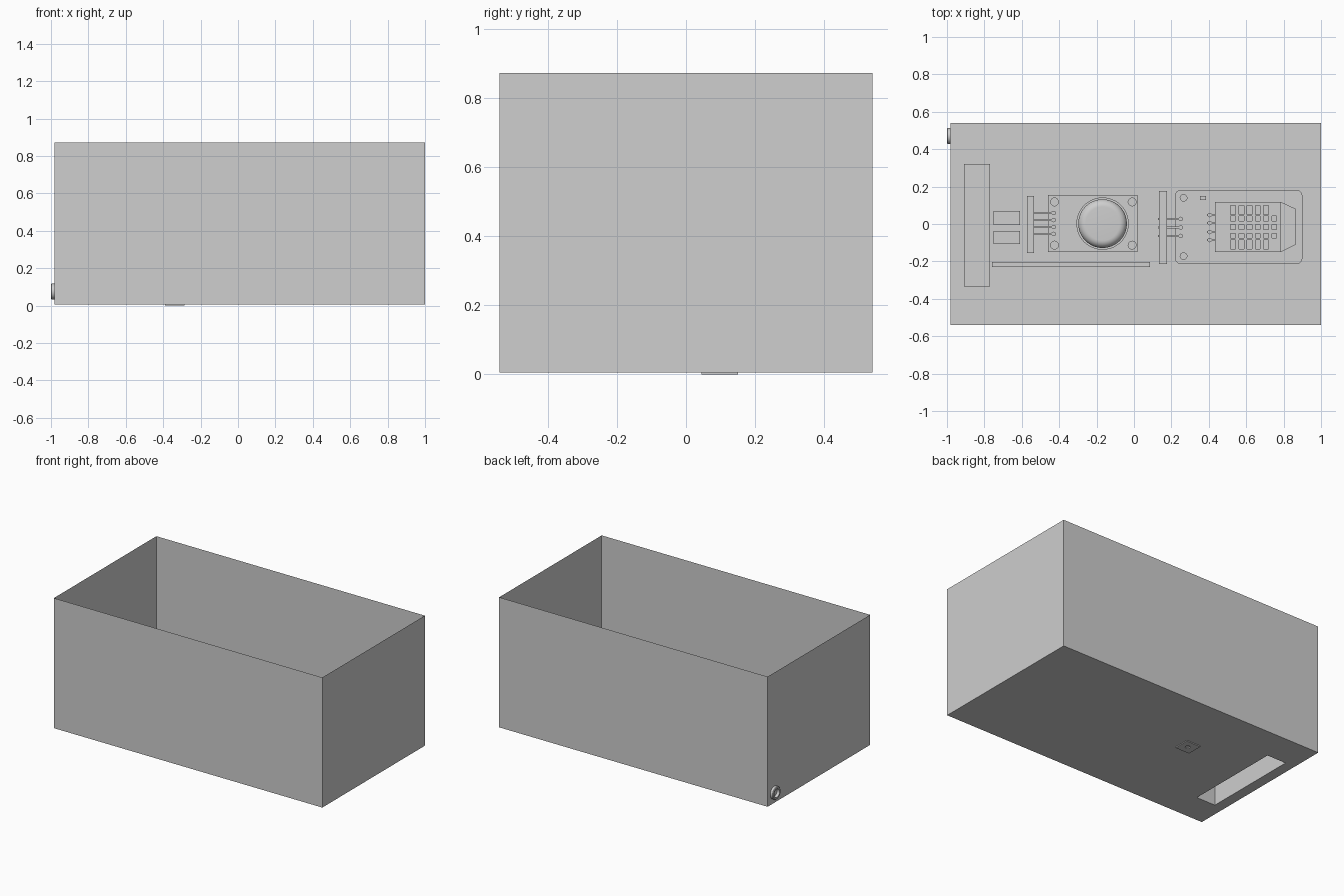
import bpy, bmesh, math
from mathutils import Matrix

old = bpy.data.objects.get("Cube")
if old:
    bpy.data.objects.remove(old, do_unlink=True)

grey = bpy.data.materials.new("plain_grey")
grey.use_nodes = True
grey.diffuse_color = (0.62, 0.62, 0.62, 1)
grey.node_tree.nodes["Principled BSDF"].inputs["Base Color"].default_value = grey.diffuse_color


def finish(name, bm, smooth=False):
    mesh = bpy.data.meshes.new(name)
    bm.to_mesh(mesh)
    bm.free()
    mesh.materials.append(grey)
    obj = bpy.data.objects.new(name, mesh)
    bpy.context.collection.objects.link(obj)
    if smooth:
        bpy.ops.object.select_all(action="DESELECT")
        bpy.context.view_layer.objects.active = obj
        obj.select_set(True)
        bpy.ops.object.shade_smooth_by_angle(angle=math.radians(35))
    return obj


def add_box(bm, x0, x1, y0, y1, z0, z1):
    m = Matrix.Translation(((x0 + x1) / 2, (y0 + y1) / 2, (z0 + z1) / 2))
    m = m @ Matrix.Diagonal((x1 - x0, y1 - y0, z1 - z0, 1))
    return bmesh.ops.create_cube(bm, size=1, matrix=m)["verts"]


def add_rod(bm, x, y, r, z0, z1, sides=24):
    bmesh.ops.create_cone(bm, cap_ends=True, segments=sides, radius1=r, radius2=r,
                          depth=z1 - z0, matrix=Matrix.Translation((x, y, (z0 + z1) / 2)))


def box(name, *size):
    bm = bmesh.new()
    add_box(bm, *size)
    return finish(name, bm)


def prism(name, points, z0, z1):
    bm = bmesh.new()
    face = bm.faces.new([bm.verts.new((x, y, z0)) for x, y in points])
    top = bmesh.ops.extrude_face_region(bm, geom=[face])["geom"]
    bmesh.ops.translate(bm, vec=(0, 0, z1 - z0),
                        verts=[v for v in top if isinstance(v, bmesh.types.BMVert)])
    bmesh.ops.recalc_face_normals(bm, faces=bm.faces)
    return finish(name, bm)


def lathe(name, profile, matrix, steps=48):
    bm = bmesh.new()
    verts = [bm.verts.new((r, 0, z)) for r, z in profile]
    edges = [bm.edges.new(pair) for pair in zip(verts, verts[1:])]
    bmesh.ops.spin(bm, geom=verts + edges, axis=(0, 0, 1), cent=(0, 0, 0),
                   angle=math.tau, steps=steps)
    bmesh.ops.remove_doubles(bm, verts=bm.verts, dist=0.0002)
    bmesh.ops.recalc_face_normals(bm, faces=bm.faces)
    bm.transform(matrix)
    return finish(name, bm, smooth=True)


def cut(target, bm):
    cutter = finish("cutter", bm)
    cutter.hide_render = True
    mod = target.modifiers.new("cut", "BOOLEAN")
    mod.operation, mod.object, mod.solver = "DIFFERENCE", cutter, "EXACT"
    bpy.context.view_layer.objects.active = target
    bpy.ops.object.modifier_apply(modifier=mod.name)
    bpy.data.objects.remove(cutter, do_unlink=True)


def pins(name, rows, x0, x1, z, bead_x):
    bm = bmesh.new()
    for y in rows:
        add_box(bm, x0, x1, y - 0.005, y + 0.005, z, z + 0.01)
        add_rod(bm, bead_x, y, 0.012, z - 0.03, z + 0.015, 12)
    finish(name, bm, smooth=True)


FLOOR = 0.006
LEFT, RIGHT, SIDE, TOP = -0.98, 1.0, 0.54, 0.873
SLOT = (-0.91, -0.77, -0.335, 0.32)

# Thin-walled open case
bm = bmesh.new()
walls = add_box(bm, LEFT, RIGHT, -SIDE, SIDE, FLOOR, TOP)
bmesh.ops.delete(bm, geom=[f for f in bm.faces if abs(f.normal.z) > 0.5], context="FACES_ONLY")
finish("case_walls", bm)

# Floor panels framing the long slot
bm = bmesh.new()
x0, x1, y0, y1 = SLOT
for a, b, c, d in ((LEFT, x0, -SIDE, SIDE), (x1, RIGHT, -SIDE, SIDE),
                   (x0, x1, -SIDE, y0), (x0, x1, y1, SIDE)):
    bm.faces.new([bm.verts.new((x, y, FLOOR)) for x, y in ((a, c), (a, d), (b, d), (b, c))])
bmesh.ops.remove_doubles(bm, verts=bm.verts, dist=0.0001)
finish("case_floor", bm)

# Hollow module standing over the slot, open below
bm = bmesh.new()
add_box(bm, *SLOT, FLOOR, 0.2)
bmesh.ops.delete(bm, geom=[f for f in bm.faces if f.normal.z < -0.5], context="FACES_ONLY")
finish("slot_module", bm)

# Socket ring on the outer wall
lathe("socket_ring", [(0.028, 0), (0.042, 0), (0.042, 0.016), (0.038, 0.02), (0.028, 0.02), (0.028, 0)],
      Matrix.Translation((LEFT, 0.47, 0.075)) @ Matrix.Rotation(-math.pi / 2, 4, "Y"))

# Small blocks, headers and divider
box("upper_block", -0.75, -0.61, -0.005, 0.07, FLOOR, 0.08)
box("lower_block", -0.75, -0.61, -0.107, -0.037, FLOOR, 0.08)
box("gas_header", -0.572, -0.535, -0.155, 0.15, FLOOR, 0.12)
box("climate_header", 0.134, 0.176, -0.214, 0.176, FLOOR, 0.12)
box("long_divider", -0.76, 0.086, -0.23, -0.203, FLOOR, 0.12)

# Gas sensor board with mounting holes
board = box("gas_board", -0.46, 0.02, -0.15, 0.155, 0.07, 0.095)
bm = bmesh.new()
for x in (-0.425, -0.01):
    for y in (-0.113, 0.118):
        add_rod(bm, x, y, 0.021, 0.05, 0.12)
cut(board, bm)

# Rounded sensor can
arc = [(0.09 + 0.04 * math.cos(t * math.pi / 16), 0.26 + 0.04 * math.sin(t * math.pi / 16))
       for t in range(9)]
lathe("gas_can", [(0, 0.095), (0.14, 0.095), (0.14, 0.12), (0.13, 0.12)] + arc + [(0, 0.3)],
      Matrix.Translation((-0.168, 0.002, 0)))
pins("gas_pins", (0.059, 0.021, -0.016, -0.053), -0.535, -0.42, 0.1, -0.43)

# Trimmer below the board, reaching through the floor
trimmer = box("trimmer", -0.39, -0.285, 0.045, 0.15, 0, 0.07)
bm = bmesh.new()
add_rod(bm, -0.335, 0.098, 0.015, -0.01, 0.008)
cut(trimmer, bm)

# Climate sensor board with rounded corners
outline = []
for i, (x, y) in enumerate(((0.87, 0.152), (0.25, 0.152), (0.25, -0.184), (0.87, -0.184))):
    for k in range(6):
        a = (i + k / 5) * math.pi / 2
        outline.append((x + 0.03 * math.cos(a), y + 0.03 * math.sin(a)))
board = prism("climate_board", outline, 0.06, 0.085)
bm = bmesh.new()
for y in (0.14, -0.172):
    add_rod(bm, 0.265, y, 0.018, 0.04, 0.12)
cut(board, bm)
box("tiny_resistor", 0.353, 0.385, 0.128, 0.15, 0.085, 0.095)
pins("climate_header_pins", (0.027, -0.018, -0.064), 0.128, 0.262, 0.09, 0.25)
box("pin_base", 0.23, 0.272, -0.08, 0.048, 0.085, 0.089)
pins("climate_pins", (0.048, 0.005, -0.043, -0.086), 0.39, 0.44, 0.1, 0.405)

# Climate sensor housing: tab, grille and fixing hole
prism("climate_tab", [(0.786, 0.118), (0.786, -0.15), (0.866, -0.11), (0.866, 0.08)], 0.085, 0.11)
lathe("tab_eyelet", [(0.018, 0.11), (0.025, 0.11), (0.025, 0.114), (0.018, 0.114), (0.018, 0.11)],
      Matrix.Translation((0.818, -0.016, 0)), 24)
housing = box("climate_housing", 0.433, 0.786, -0.15, 0.118, 0.085, 0.2)
bm = bmesh.new()
for col in range(6):
    x = 0.53 + 0.044 * col
    for row in range(-2, 3):
        tall = 0.024 if abs(row) == 2 else 0.013
        if col < 5 or abs(row) < 2:
            y = -0.017 + row * 0.046
            add_box(bm, x - 0.013, x + 0.013, y - tall, y + tall, 0.18, 0.25)
cut(housing, bm)
